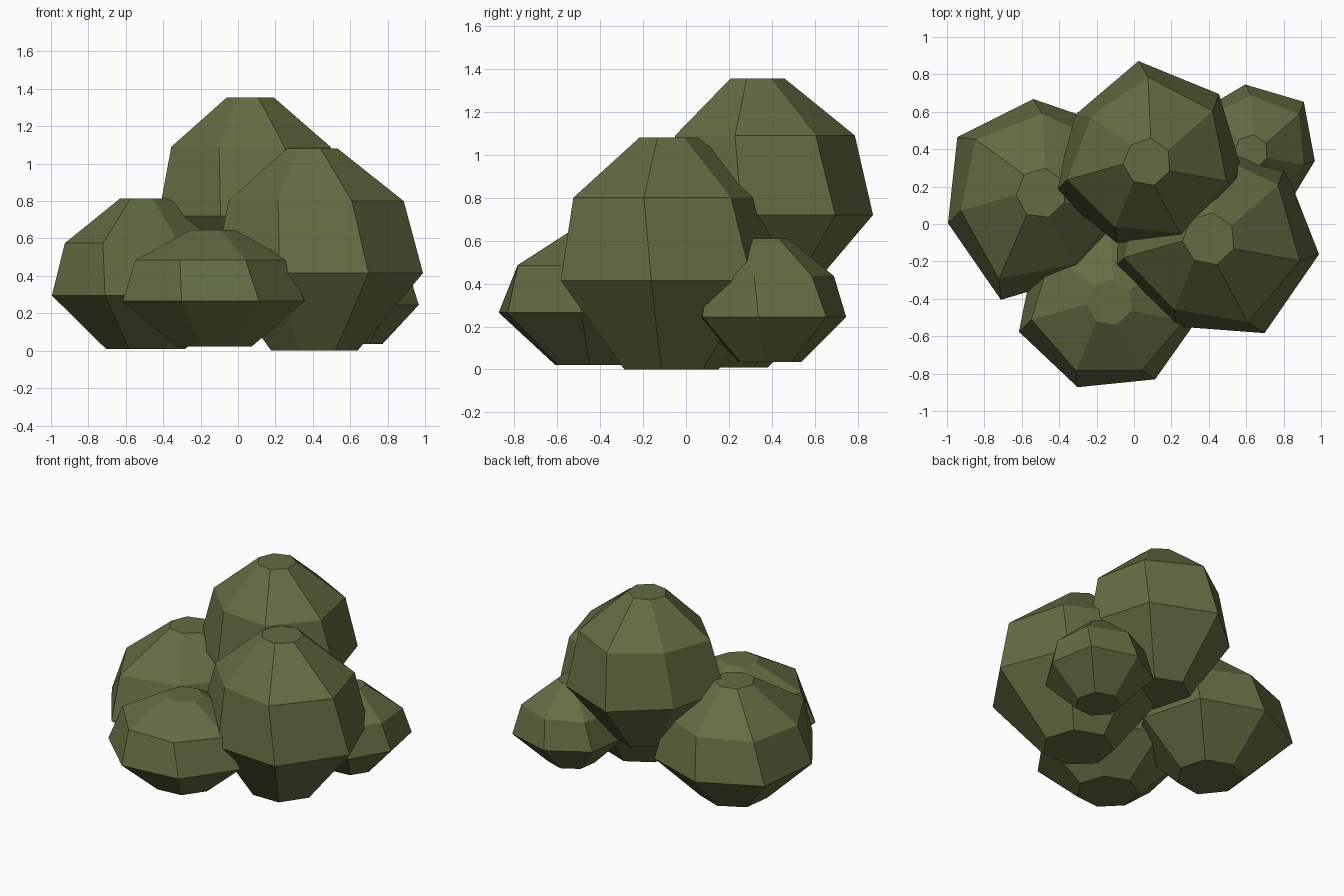
import bpy, bmesh, math

if "Cube" in bpy.data.objects:
    bpy.data.objects.remove(bpy.data.objects["Cube"])

leaf = bpy.data.materials.new("olive leaf green")
leaf.diffuse_color = (0.122, 0.152, 0.053, 1)
leaf.use_nodes = True
leaf.node_tree.nodes["Principled BSDF"].inputs["Base Color"].default_value = leaf.diffuse_color

SIDES = 7
# per ring, bottom to top: share of the widest radius, start angle in degrees, how much unevenness shows
RINGS = [(0.42, 43, 0.5), (1.0, 43.5, 1.0), (0.84, 38, 1.0), (0.255, 30, 0.2)]


def clump(name, centre, heights, radii):
    """Seven-sided faceted leaf ball with flat top and bottom."""
    bm = bmesh.new()
    mean = sum(radii) / SIDES
    rings = []
    for (share, start, uneven), z in zip(RINGS, heights):
        ring = []
        for k, r in enumerate(radii):
            a = math.radians(start + k * 360 / SIDES)
            d = share * (mean + (r - mean) * uneven)
            ring.append(bm.verts.new((centre[0] + d * math.cos(a),
                                      centre[1] + d * math.sin(a), z)))
        rings.append(ring)
    for low, high in zip(rings, rings[1:]):
        for k in range(SIDES):
            n = (k + 1) % SIDES
            bm.faces.new((low[k], low[n], high[n], high[k]))
    bm.faces.new(rings[0][::-1])
    bm.faces.new(rings[-1])
    mesh = bpy.data.meshes.new(name)
    bm.to_mesh(mesh)
    bm.free()
    mesh.materials.append(leaf)
    bpy.context.collection.objects.link(bpy.data.objects.new(name, mesh))


# tall clump at the back
clump("back_clump", (0.07, 0.33), (0.34, 0.72, 1.09, 1.355),
      (0.53, 0.543, 0.46, 0.52, 0.46, 0.50, 0.52))
# large clump at the front right
clump("right_clump", (0.40, -0.08), (0.0, 0.415, 0.80, 1.08),
      (0.56, 0.55, 0.55, 0.55, 0.50, 0.585, 0.595))
# left clump
clump("left_clump", (-0.495, 0.165), (0.01, 0.295, 0.575, 0.815),
      (0.52, 0.505, 0.54, 0.525, 0.61, 0.50, 0.50))
# low clump at the front
clump("front_clump", (-0.13, -0.42), (0.022, 0.265, 0.485, 0.645),
      (0.48, 0.48, 0.48, 0.51, 0.484, 0.477, 0.49))
# small clump at the back right
clump("small_clump", (0.625, 0.385), (0.035, 0.245, 0.435, 0.61),
      (0.39, 0.362, 0.36, 0.36, 0.36, 0.36, 0.345))
